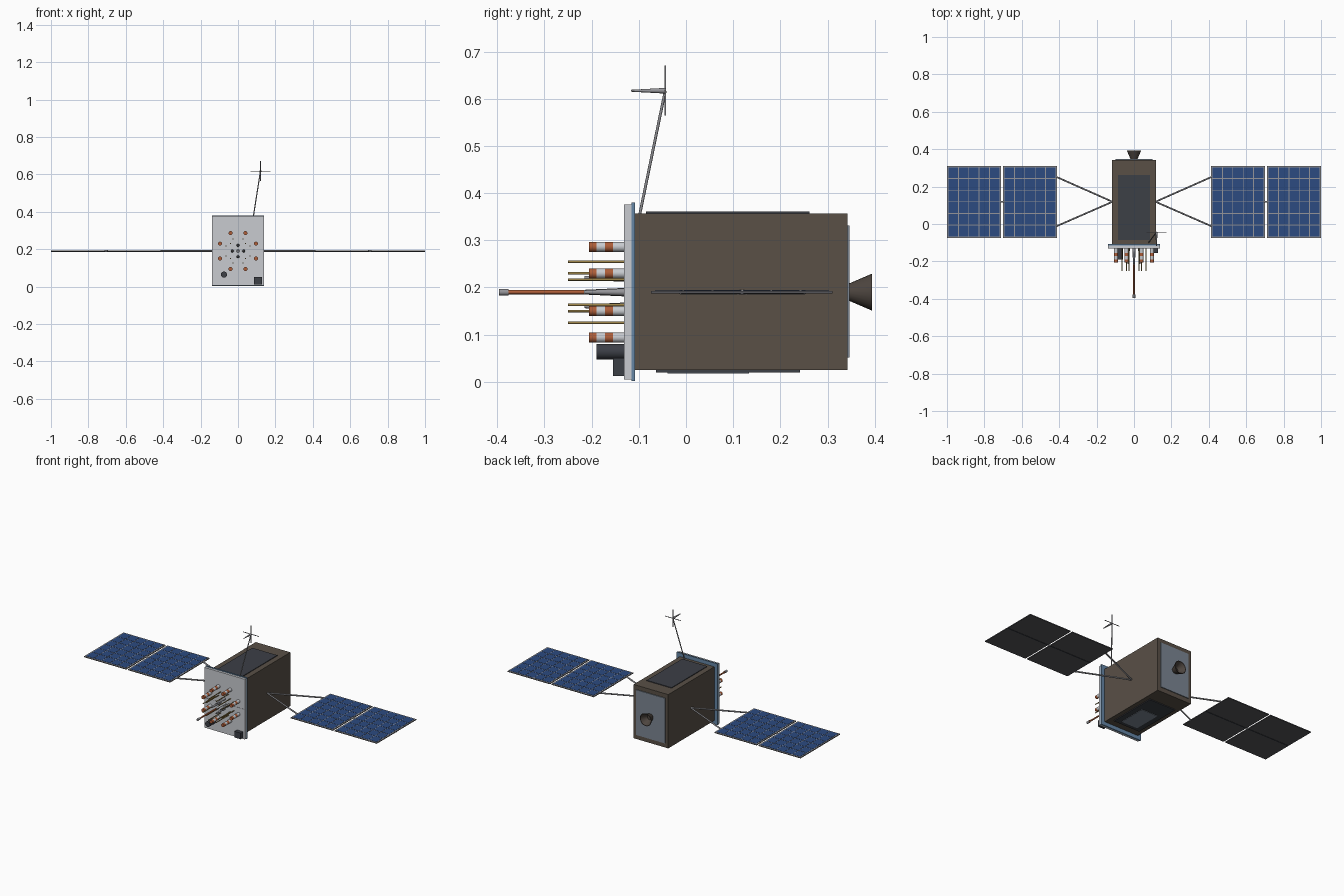
import bpy, bmesh, math
from mathutils import Vector

if "Cube" in bpy.data.objects:
    bpy.data.objects.remove(bpy.data.objects["Cube"])

def mat(name, r, g, b):
    m = bpy.data.materials.new(name)
    m.diffuse_color = (r, g, b, 1)
    m.use_nodes = True
    m.node_tree.nodes["Principled BSDF"].inputs["Base Color"].default_value = m.diffuse_color
    return m

BROWN = mat("foil", .10, .08, .062)
DARK = mat("dark", .045, .05, .062)
LIGHT = mat("light_grey", .58, .6, .63)
BLUE = mat("blue_grey", .13, .24, .38)
CELL = mat("cell_blue", .025, .07, .22)
BACK = mat("panel_back", .09, .09, .10)
STEEL = mat("steel", .3, .3, .32)
RED = mat("copper_red", .42, .11, .04)
GOLD = mat("gold", .35, .24, .07)
PLATE = mat("rear_grey", .2, .24, .29)
NOZ = mat("nozzle", .075, .06, .05)
CZ = .19                      # axis height of the spacecraft

def finish(name, bm, m, smooth=False):
    me = bpy.data.meshes.new(name)
    bmesh.ops.recalc_face_normals(bm, faces=bm.faces)
    bm.to_mesh(me)
    bm.free()
    me.materials.append(m)
    ob = bpy.data.objects.new(name, me)
    bpy.context.collection.objects.link(ob)
    if smooth:
        bpy.context.view_layer.objects.active = ob
        ob.select_set(True)
        bpy.ops.object.shade_smooth_by_angle(angle=math.radians(40))
        ob.select_set(False)
    return ob

def add_box(bm, x0, x1, y0, y1, z0, z1):
    vs = bmesh.ops.create_cube(bm, size=1)["verts"]
    for v in vs:
        v.co = Vector(((x0 + x1) / 2 + v.co.x * (x1 - x0), (y0 + y1) / 2 + v.co.y * (y1 - y0),
                       (z0 + z1) / 2 + v.co.z * (z1 - z0)))

def box(name, m, *b):
    bm = bmesh.new()
    add_box(bm, *b)
    return finish(name, bm, m)

def add_rod(bm, a, b, r0, r1=None, n=12):
    a, b = Vector(a), Vector(b)
    vs = bmesh.ops.create_cone(bm, cap_ends=True, segments=n, radius1=r0,
                               radius2=r0 if r1 is None else r1, depth=(b - a).length)["verts"]
    q = Vector((0, 0, 1)).rotation_difference(b - a)
    for v in vs:
        v.co = q @ v.co + (a + b) / 2

def rod(name, m, a, b, r0, r1=None, n=16):
    bm = bmesh.new()
    add_rod(bm, a, b, r0, r1, n)
    return finish(name, bm, m, True)

# Body with front plate and covers
box("body", BROWN, -.118, .118, -.11, .342, .025, .357)
box("front_plate_backing", BLUE, -.14, .14, -.116, -.108, .002, .38)
box("front_plate", LIGHT, -.138, .138, -.131, -.116, .005, .376)
box("top_radiator", DARK, -.085, .085, -.085, .262, .355, .361)
box("bottom_cover", DARK, -.09, .09, -.064, .242, .02, .027)
box("bottom_hatch", PLATE, -.055, .055, -.039, .134, .0175, .022)
box("rear_plate", PLATE, -.098, .098, .34, .347, .052, .331)
bm = bmesh.new()
add_box(bm, -.001, .001, -.1318, -.13, .005, .376)
add_box(bm, -.138, .138, -.1318, -.13, CZ - .001, CZ + .001)
finish("plate_seams", bm, STEEL)

# Rear nozzle: open bell with inner wall
bm = bmesh.new()
prof = [(0, .345), (.018, .345), (.039, .394), (.036, .394), (.015, .355), (0, .355)]
vs = [bm.verts.new((r, y, CZ)) for r, y in prof]
es = [bm.edges.new(p) for p in zip(vs, vs[1:])]
bmesh.ops.spin(bm, geom=vs + es, cent=(0, 0, CZ), axis=(0, 1, 0), angle=math.tau, steps=24)
bmesh.ops.remove_doubles(bm, verts=bm.verts, dist=1e-5)
finish("nozzle", bm, NOZ, True)

# Rings of striped tubes, thin rods and inner tubes on the front plate
def ring(name, m, r, n, phase, spans, rad, rad2=None):
    bm = bmesh.new()
    for i in range(n):
        a = phase + i * math.tau / n
        x, z = r * math.cos(a), CZ + r * math.sin(a)
        for y0, y1 in spans:
            add_rod(bm, (x, y0, z), (x, y1, z), rad, rad2, 16)
    finish(name, bm, m, True)

P8 = math.pi / 8
ring("tube_white_bands", LIGHT, .104, 8, P8, [(-.13, -.155), (-.172, -.19)], .0105)
ring("tube_red_bands", RED, .104, 8, P8, [(-.155, -.172), (-.19, -.206)], .0105)
ring("thin_rods", GOLD, .07, 8, P8, [(-.13, -.25)], .0027)
ring("diagonal_rods", GOLD, .0566, 4, math.pi / 4, [(-.13, -.25)], .0027)
ring("inner_tubes", STEEL, .03, 4, 0, [(-.13, -.215)], .008, .004)

# Central boom
rod("boom_base", LIGHT, (0, -.13, CZ), (0, -.216, CZ), .009, .005)
rod("boom_rod", RED, (0, -.21, CZ), (0, -.377, CZ), .0045)
rod("boom_tip", STEEL, (0, -.376, CZ), (0, -.396, CZ), .007)

# Sensors on the lower part of the plate
rod("camera", DARK, (-.075, -.13, .064), (-.075, -.19, .064), .0165, n=24)
box("sensor_box", DARK, .085, .127, -.155, -.13, .012, .05)

# Antenna mast with crossed elements
top = Vector((.12, -.044, .617))
rod("antenna_mast", STEEL, (.079, -.098, .355), top, .003)
bm = bmesh.new()
add_rod(bm, top - Vector((0, 0, .053)), top + Vector((0, 0, .053)), .002)
add_rod(bm, top - Vector((.053, 0, 0)), top + Vector((.053, 0, 0)), .002)
add_rod(bm, top, top + Vector((0, -.073, 0)), .006, .002)
finish("antenna_cross", bm, STEEL, True)

# Solar wings: yoke, two panels each with a grid of cells
Y0, Y1, YC = -.074, .311, .119
for side, s in (("left", -1), ("right", 1)):
    bm = bmesh.new()
    for y in (-.012, .252):
        add_rod(bm, (s * .115, YC, CZ), (s * .415, y, CZ), .0045)
    finish(side + "_yoke", bm, STEEL, True)
    rod(side + "_hinge", LIGHT, (s * .695, YC, CZ), (s * .715, YC, CZ), .0045)
    for k, (a, b) in enumerate(((.412, .70), (.712, 1.0))):
        name = f"{side}_panel_{k + 1}"
        x0, x1 = sorted((s * a, s * b))
        box(name + "_base", BACK, x0, x1, Y0, Y1, CZ - .003, CZ + .001)
        box(name + "_grid", STEEL, x0, x1, Y0, Y1, CZ + .001, CZ + .0025)
        box(name + "_back_rib", DARK, x0, x1, YC - .003, YC + .003, CZ - .0045, CZ - .002)
        bm = bmesh.new()
        e, g, nx, ny = .006, .004, 5, 6
        w, h = (x1 - x0 - 2 * e) / nx, (Y1 - Y0 - 2 * e) / ny
        for i in range(nx):
            for j in range(ny):
                cx, cy = x0 + e + i * w, Y0 + e + j * h
                add_box(bm, cx + g / 2, cx + w - g / 2, cy + g / 2, cy + h - g / 2, CZ + .002, CZ + .0035)
        finish(name + "_cells", bm, CELL)
